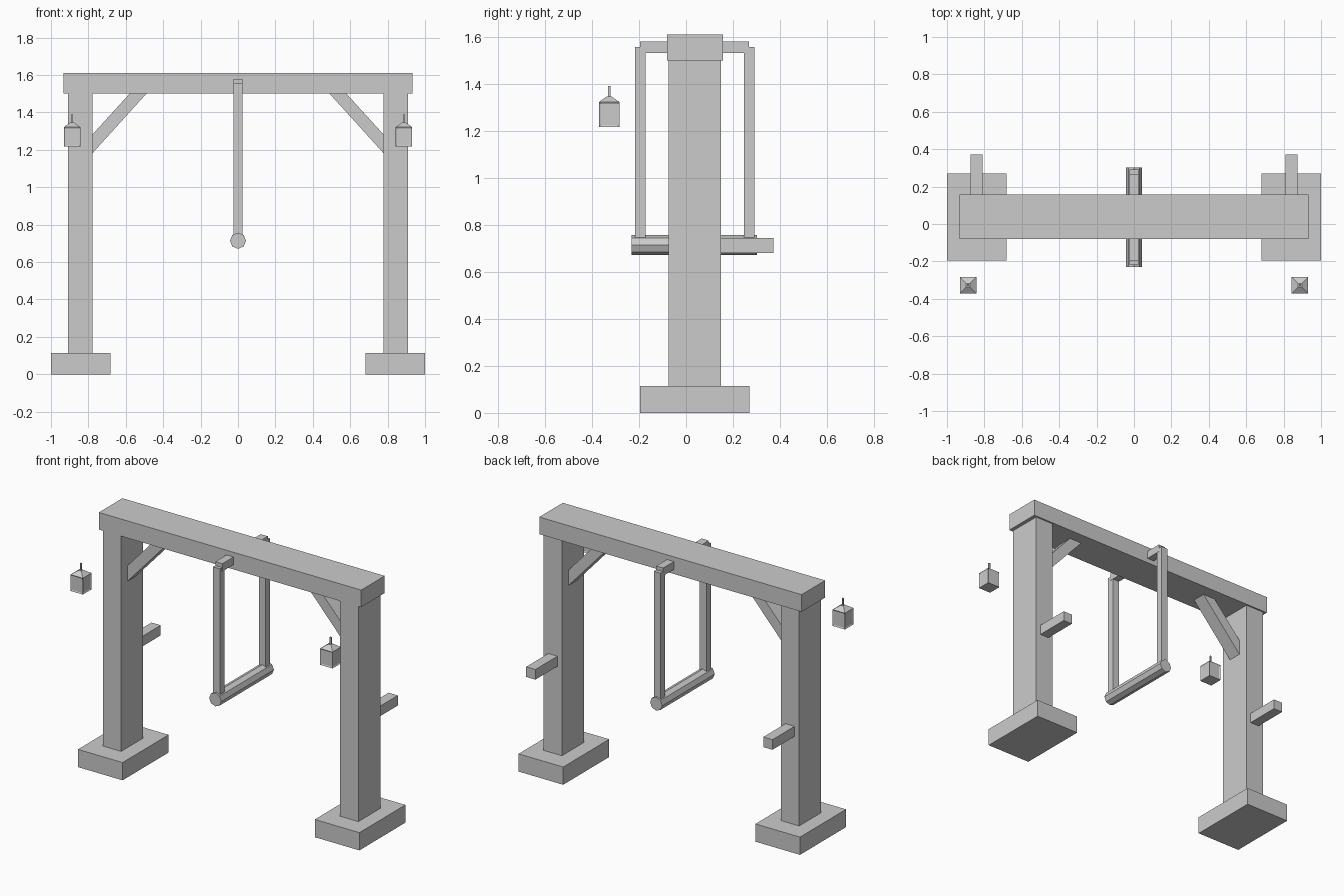
import bpy, bmesh, math
from mathutils import Matrix, Vector

if "Cube" in bpy.data.objects:
    bpy.data.objects.remove(bpy.data.objects["Cube"], do_unlink=True)

GREY = (0.6, 0.6, 0.6, 1.0)
grey = bpy.data.materials.new("plain_grey")
grey.use_nodes = True
grey.diffuse_color = GREY
grey.node_tree.nodes["Principled BSDF"].inputs["Base Color"].default_value = GREY


def finish(name, bm):
    bmesh.ops.recalc_face_normals(bm, faces=bm.faces)
    mesh = bpy.data.meshes.new(name)
    bm.to_mesh(mesh)
    bm.free()
    mesh.materials.append(grey)
    obj = bpy.data.objects.new(name, mesh)
    bpy.context.collection.objects.link(obj)
    return obj


def box_mesh(x, y, z):
    """Cube stretched between the given (low, high) pairs."""
    bm = bmesh.new()
    size = [b - a for a, b in (x, y, z)]
    centre = Vector([(a + b) / 2 for a, b in (x, y, z)])
    bmesh.ops.create_cube(bm, size=1, matrix=Matrix.Translation(centre) @ Matrix.Diagonal((*size, 1)))
    return bm


def box(name, x, y, z):
    return finish(name, box_mesh(x, y, z))


def brace(name, side):
    # Slanted strut from the post to the underside of the beam
    bm = bmesh.new()
    profile = [(0.78, 1.18), (0.78, 1.28), (0.58, 1.5), (0.49, 1.5)]
    face = bm.faces.new([bm.verts.new((side * x, -0.01, z)) for x, z in profile])
    ext = bmesh.ops.extrude_face_region(bm, geom=[face])
    new = [v for v in ext["geom"] if isinstance(v, bmesh.types.BMVert)]
    bmesh.ops.translate(bm, verts=new, vec=(0, 0.09, 0))
    finish(name, bm)


def lantern(name, side):
    cx, cy = side * 0.887, -0.327
    # Body with shallow panes on its four sides
    bm = box_mesh((cx - 0.044, cx + 0.044), (cy - 0.044, cy + 0.044), (1.217, 1.322))
    bm.normal_update()
    sides = [f for f in bm.faces if abs(f.normal.z) < 0.5]
    bmesh.ops.inset_individual(bm, faces=sides, thickness=0.01, depth=-0.004)
    finish(name + "_body", bm)
    # Four-sided roof with a flat tip
    bm = bmesh.new()
    bmesh.ops.create_cone(bm, cap_ends=True, segments=4, radius1=0.044 * math.sqrt(2),
                          radius2=0.014, depth=0.024,
                          matrix=Matrix.Translation((cx, cy, 1.334)) @ Matrix.Rotation(math.pi / 4, 4, "Z"))
    finish(name + "_roof", bm)
    box(name + "_hanger", (cx - 0.005, cx + 0.005), (cy - 0.005, cy + 0.005), (1.34, 1.39))


def span(side, a, b):
    return tuple(sorted((side * a, side * b)))


# Crossbeam
box("crossbeam", (-0.932, 0.932), (-0.081, 0.158), (1.5, 1.61))

# Both uprights with their footing, peg, brace and lantern
for label, side in (("left", 1), ("right", -1)):
    box(label + "_footing", span(side, 0.683, 1.0), (-0.196, 0.271), (0, 0.114))
    box(label + "_post", span(side, 0.778, 0.908), (-0.075, 0.148), (0.114, 1.5))
    box(label + "_peg", span(side, 0.81, 0.875), (0.14, 0.372), (0.68, 0.745))
    brace(label + "_brace", side)
    lantern(label + "_lantern", side)

# Swing: bar through the beam, two straps and an eight-sided seat bar
box("swing_top_bar", (-0.025, 0.025), (-0.195, 0.267), (1.53, 1.58))
for label, y in (("front", -0.195), ("back", 0.269)):
    box(label + "_strap", (-0.024, 0.024), (y - 0.023, y + 0.023), (0.72, 1.556))

bm = bmesh.new()
bmesh.ops.create_cone(bm, cap_ends=True, segments=8, radius1=0.043, radius2=0.043, depth=0.534,
                      matrix=Matrix.Translation((0, 0.036, 0.714)) @ Matrix.Rotation(math.pi / 2, 4, "X"))
finish("seat_bar", bm)
